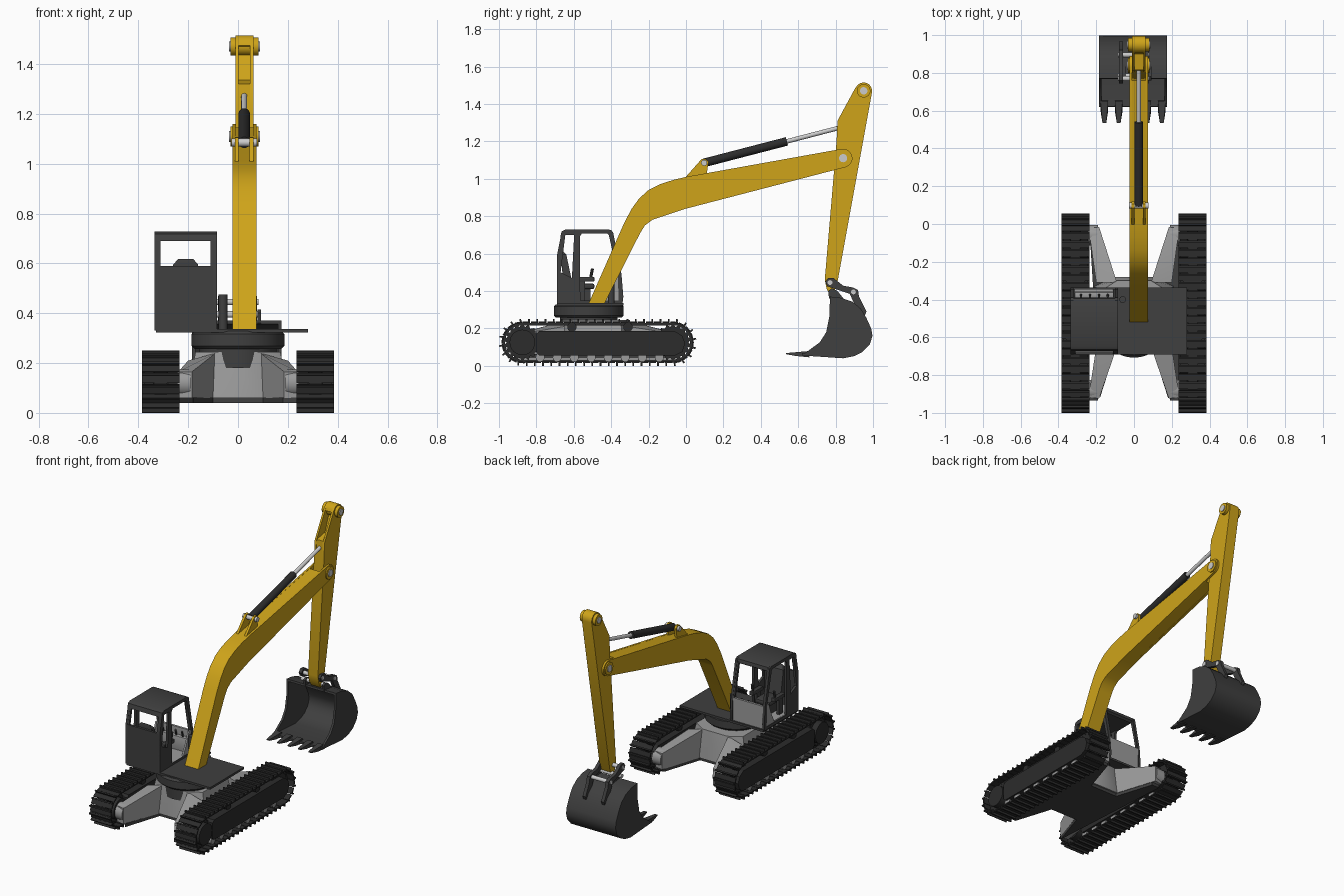
import bpy, bmesh, math
from mathutils import Vector, Matrix

if "Cube" in bpy.data.objects:
    bpy.data.objects.remove(bpy.data.objects["Cube"])


def material(name, rgb):
    m = bpy.data.materials.new(name)
    m.diffuse_color = (*rgb, 1)
    m.use_nodes = True
    m.node_tree.nodes["Principled BSDF"].inputs["Base Color"].default_value = m.diffuse_color
    return m


YELLOW = material("yellow_paint", (0.62, 0.37, 0.01))
DARK = material("dark_grey", (0.05, 0.05, 0.05))
BLACK = material("track_black", (0.025, 0.025, 0.025))
LIGHT = material("light_grey", (0.33, 0.33, 0.33))
STEEL = material("steel", (0.6, 0.6, 0.6))


def finish(name, bm, mat):
    bmesh.ops.recalc_face_normals(bm, faces=bm.faces)
    me = bpy.data.meshes.new(name)
    bm.to_mesh(me)
    bm.free()
    me.materials.append(mat)
    ob = bpy.data.objects.new(name, me)
    bpy.context.collection.objects.link(ob)
    return ob


def panel(name, axis, lo, hi, mat, *loops):
    """Extrude a 2D outline (further loops are holes) along an axis."""
    cu = bpy.data.curves.new(name + "_curve", 'CURVE')
    cu.dimensions, cu.fill_mode, cu.extrude = '2D', 'BOTH', (hi - lo) / 2
    for pts in loops:
        s = cu.splines.new('POLY')
        s.points.add(len(pts) - 1)
        s.use_cyclic_u = True
        for p, (u, v) in zip(s.points, pts):
            p.co = (u, v, 0, 1)
    tmp = bpy.data.objects.new("outline", cu)
    bpy.context.collection.objects.link(tmp)
    me = bpy.data.meshes.new_from_object(tmp)
    bpy.data.objects.remove(tmp)
    bm = bmesh.new()
    bm.from_mesh(me)
    bpy.data.meshes.remove(me)
    bmesh.ops.remove_doubles(bm, verts=bm.verts, dist=1e-5)
    for vert in bm.verts:
        u, v, w = vert.co
        w += (lo + hi) / 2
        vert.co = {'X': (w, u, v), 'Y': (u, w, v), 'Z': (u, v, w)}[axis]
    return finish(name, bm, mat)


def rect(u0, u1, v0, v1):
    return [(u0, v0), (u1, v0), (u1, v1), (u0, v1)]


def box(name, x0, x1, y0, y1, z0, z1, mat, bevel=0):
    bm = bmesh.new()
    c = Vector((x0 + x1, y0 + y1, z0 + z1)) / 2
    bmesh.ops.create_cube(bm, size=1, matrix=Matrix.Translation(c) @ Matrix.Diagonal((x1 - x0, y1 - y0, z1 - z0, 1)))
    if bevel:
        bmesh.ops.bevel(bm, geom=bm.edges[:], offset=bevel, segments=2, affect='EDGES', profile=0.5)
    return finish(name, bm, mat)


def hull(name, pts, mat):
    bm = bmesh.new()
    for p in pts:
        bm.verts.new(p)
    bmesh.ops.convex_hull(bm, input=bm.verts[:])
    return finish(name, bm, mat)


def rod(name, a, b, r, mat, seg=24, r2=None):
    a, b = Vector(a), Vector(b)
    m = Matrix.Translation((a + b) / 2) @ (b - a).to_track_quat('Z', 'Y').to_matrix().to_4x4()
    bm = bmesh.new()
    bmesh.ops.create_cone(bm, cap_ends=True, segments=seg, radius1=r, radius2=r if r2 is None else r2,
                          depth=(b - a).length, matrix=m)
    return finish(name, bm, mat)


# Crawler tracks
Y0, Y1, ZC, R = -0.875, -0.07, 0.125, 0.107
L = Y1 - Y0
PERIM = 2 * L + 2 * math.pi * R


def track_point(s):
    if s < L:
        return Y0 + s, ZC + R, 0
    s -= L
    if s < math.pi * R:
        a = s / R
        return Y1 + R * math.sin(a), ZC + R * math.cos(a), -a
    s -= math.pi * R
    if s < L:
        return Y1 - s, ZC - R, math.pi
    a = (s - L) / R
    return Y0 - R * math.sin(a), ZC - R * math.cos(a), math.pi - a


for side, sx in (("left", -1), ("right", 1)):
    cx = 0.31 * sx
    bm = bmesh.new()
    for i in range(52):
        y, z, a = track_point((i + 0.5) * PERIM / 52)
        base = Matrix.Translation((cx, y, z)) @ Matrix.Rotation(a, 4, 'X')
        # shoe plate, grouser bar, chain link
        for w, l, h, dy, dz in ((0.15, 0.04, 0.008, 0, 0), (0.15, 0.009, 0.014, 0.014, 0.011),
                                (0.05, 0.046, 0.014, 0, -0.009)):
            bmesh.ops.create_cube(bm, size=1, matrix=base @ Matrix.Translation((0, dy, dz)) @ Matrix.Diagonal((w, l, h, 1)))
    finish(side + "_track_shoes", bm, BLACK)
    panel(side + "_track_frame", 'X', cx - 0.066, cx + 0.066, BLACK,
          [(-0.8, 0.07), (-0.785, 0.055), (-0.06, 0.055), (-0.02, 0.075), (-0.005, 0.12),
           (-0.02, 0.16), (-0.06, 0.185), (-0.785, 0.185), (-0.8, 0.17)])
    rod(side + "_drive_hub", (cx - 0.068, Y0, ZC), (cx + 0.068, Y0, ZC), 0.068, BLACK, 32)
    for nm, y in (("sprocket", Y0), ("idler", Y1)):
        teeth = [(y + r * math.cos(k * math.pi / 18), ZC + r * math.sin(k * math.pi / 18))
                 for k in range(36) for r in [0.1 if k % 2 else 0.084]]
        panel(side + "_" + nm, 'X', cx - 0.03, cx + 0.03, BLACK, teeth)
    for i in range(8):
        y = -0.78 + i * 0.091
        rod(f"{side}_bottom_roller_{i}", (cx - 0.055, y, 0.045), (cx + 0.055, y, 0.045), 0.024, LIGHT, 16)
    for i, y in enumerate((-0.61, -0.31)):
        rod(f"{side}_carrier_roller_{i}", (cx - 0.05, y, 0.207), (cx + 0.05, y, 0.207), 0.025, BLACK, 16)
    # X-shaped undercarriage legs with axle stubs
    for end, sy in (("front", -1), ("rear", 1)):
        yt, yi = -0.47 + sy * 0.455, -0.48 + sy * 0.17
        pts = [(sx * x, yt - sy * d, z) for x, d in ((0.185, 0), (0.24, 0.01)) for z in (0.06, 0.165)]
        pts += [(sx * x, yi, z) for x, zs in ((0.09, (0.06, 0.24)), (0.2, (0.06, 0.21))) for z in zs]
        hull(f"{side}_{end}_leg", pts, LIGHT)
        rod(f"{side}_{end}_axle", (sx * 0.19, yt - sy * 0.045, 0.12), (sx * 0.25, yt - sy * 0.045, 0.12), 0.055, LIGHT)

# Undercarriage centre and belly plate
hull("undercarriage_centre", [(sx * x, -0.48 + sy * y, z) for sx in (-1, 1) for sy in (-1, 1)
     for x, y, z in ((0.1, 0.2, 0.06), (0.21, 0.15, 0.06), (0.09, 0.18, 0.245), (0.17, 0.13, 0.245))], LIGHT)
q = [(0.18, -0.04), (0.1, -0.29), (-0.1, -0.29), (-0.18, -0.04), (-0.235, -0.04)]
panel("belly_plate", 'Z', 0.04, 0.062, DARK, q + [(-u, -0.96 - v) for u, v in q] + [(0.235, -0.04)])

# Slewing ring and deck
rod("slew_bearing", (0, -0.52, 0.18), (0, -0.52, 0.27), 0.155, DARK, 48)
rod("turntable", (0, -0.52, 0.257), (0, -0.52, 0.328), 0.187, DARK, 64).modifiers.new("bevel", 'BEVEL').width = 0.012
box("deck", -0.33, 0.28, -0.69, -0.335, 0.322, 0.336, DARK)

# Operator cab
side_outline = [(-0.69, 0.33), (-0.34, 0.33), (-0.335, 0.37), (-0.345, 0.49), (-0.39, 0.715), (-0.405, 0.727),
                (-0.645, 0.727), (-0.665, 0.715), (-0.69, 0.59)]
rear_window = [(-0.67, 0.5), (-0.61, 0.47), (-0.598, 0.7), (-0.645, 0.7)]
door = [(-0.565, 0.35), (-0.36, 0.35), (-0.365, 0.49), (-0.413, 0.7), (-0.425, 0.71), (-0.555, 0.71), (-0.568, 0.69)]
for nm, x in (("outer", -0.335), ("inner", -0.1)):
    panel(f"cab_{nm}_side", 'X', x, x + 0.015, DARK, side_outline, rear_window, door)
    panel(f"cab_{nm}_lower_trim", 'X', x + 0.002, x + 0.013, LIGHT,
          [(-0.45, 0.34), (-0.35, 0.34), (-0.355, 0.49), (-0.385, 0.49), (-0.41, 0.42)])
panel("cab_back_wall", 'Y', -0.69, -0.675, DARK, rect(-0.335, -0.085, 0.33, 0.59))
for i, x in enumerate((-0.335, -0.11)):
    hull(f"cab_back_post_{i}", [(x + a, y + b, z) for a in (0, 0.025) for b in (0, 0.015)
                                for y, z in ((-0.69, 0.585), (-0.665, 0.71))], DARK)
    hull(f"cab_front_post_{i}", [(x + a, y + b, z) for a in (0, 0.02) for b in (0, 0.015)
                                 for y, z in ((-0.36, 0.48), (-0.407, 0.71))], DARK)
panel("cab_roof", 'X', -0.335, -0.085, DARK, [(-0.672, 0.69), (-0.66, 0.69), (-0.65, 0.708), (-0.42, 0.708),
      (-0.405, 0.69), (-0.39, 0.7), (-0.395, 0.722), (-0.41, 0.728), (-0.645, 0.728), (-0.665, 0.718)])
box("cab_floor", -0.33, -0.09, -0.68, -0.345, 0.335, 0.35, LIGHT)
box("cab_front_sill", -0.325, -0.095, -0.36, -0.345, 0.34, 0.485, LIGHT)
box("console", -0.315, -0.105, -0.39, -0.36, 0.34, 0.44, LIGHT, 0.005)
for i in range(4):
    x = -0.28 + i * 0.047
    rod(f"pedal_lever_{i}", (x, -0.375, 0.44), (x, -0.385, 0.475), 0.006, DARK, 10)

# Seat and joysticks
box("seat_base", -0.25, -0.17, -0.61, -0.51, 0.345, 0.41, DARK)
box("seat_cushion", -0.265, -0.155, -0.62, -0.49, 0.41, 0.44, DARK, 0.01)
hull("seat_back", [(-0.21 + s * w, y, z) for s in (-1, 1) for w, y, z in
     ((0.055, -0.655, 0.43), (0.055, -0.605, 0.43), (0.05, -0.67, 0.595), (0.05, -0.64, 0.595), (0.03, -0.665, 0.618))], DARK)
for i, x in enumerate((-0.29, -0.13)):
    box(f"armrest_{i}", x - 0.015, x + 0.015, -0.6, -0.49, 0.45, 0.475, DARK, 0.005)
    box(f"armrest_post_{i}", x - 0.01, x + 0.01, -0.58, -0.54, 0.345, 0.455, DARK)
    rod(f"joystick_{i}", (x, -0.51, 0.47), (x, -0.5, 0.52), 0.008, DARK, 10)
rod("deck_lever", (-0.06, -0.4, 0.336), (-0.06, -0.4, 0.475), 0.018, DARK, 16)

# Boom: solid core with forked side plates at the tip
lower = [(-0.435, 0.335), (-0.245, 0.71), (-0.22, 0.75), (-0.18, 0.78), (0.0, 0.84)]
upper = [(0.0, 1.01), (-0.07, 0.993), (-0.14, 0.97), (-0.2, 0.94), (-0.25, 0.895), (-0.29, 0.84), (-0.33, 0.765), (-0.52, 0.335)]
tip = [(0.84 + 0.05 * math.cos(a), 1.11 + 0.05 * math.sin(a)) for a in [math.radians(-75 + 22 * k) for k in range(9)]]
panel("boom_core", 'X', -0.012, 0.064, YELLOW, lower + [(0.76, 1.043), (0.76, 1.145)] + upper)
for i, x in enumerate((-0.023, 0.062)):
    panel(f"boom_side_{i}", 'X', x, x + 0.013, YELLOW, lower + tip + upper)

# Stick: side plates around a core recessed near the top
foot = [(0.742, 0.46), (0.752, 0.41), (0.775, 0.375), (0.805, 0.42)]
head = [(0.95 + 0.045 * math.cos(a), 1.47 + 0.045 * math.sin(a)) for a in [math.radians(-10 + 20 * k) for k in range(9)]]
for i, x in enumerate((-0.01, 0.049)):
    panel(f"stick_side_{i}", 'X', x, x + 0.013, YELLOW, foot + head + [(0.905, 1.485), (0.81, 1.31), (0.805, 1.2)])
panel("stick_core", 'X', 0.002, 0.05, YELLOW, foot + head + [(0.905, 1.475), (0.945, 1.45), (0.9, 1.335), (0.815, 1.32), (0.805, 1.2)])

# Pivot pins with collars
for nm, y, z, r in (("elbow", 0.84, 1.11, 0.04), ("stick_head", 0.95, 1.47, 0.036)):
    rod(nm + "_collar", (-0.031, y, z), (0.083, y, z), r, YELLOW, 32)
    rod(nm + "_pin", (-0.036, y, z), (0.088, y, z), r * 0.55, STEEL)

# Hydraulic ram and its bracket on the boom
for i, x in enumerate((-0.012, 0.047)):
    panel(f"ram_bracket_{i}", 'X', x, x + 0.015, YELLOW,
          [(-0.01, 1.0), (0.07, 1.09), (0.085, 1.105), (0.105, 1.107), (0.12, 1.09), (0.11, 1.02)])
rod("ram_bracket_pin", (-0.026, 0.097, 1.085), (0.076, 0.097, 1.085), 0.016, STEEL)
a, b = Vector((0.025, 0.097, 1.085)), Vector((0.025, 0.86, 1.283))
rod("ram_cylinder", a, a.lerp(b, 0.58), 0.023, BLACK)
rod("ram_rod", a.lerp(b, 0.57), b, 0.012, STEEL)

# Bucket shell, cheeks and teeth
back = [(0.77, 0.37), (0.83, 0.363), (0.89, 0.342), (0.935, 0.305), (0.965, 0.255), (0.99, 0.2), (0.997, 0.16), (0.983, 0.115),
        (0.945, 0.075), (0.9, 0.052), (0.84, 0.04), (0.62, 0.055)]
inner = []
for i, p in enumerate(back):
    t = (Vector(back[min(i + 1, len(back) - 1)]) - Vector(back[max(i - 1, 0)])).normalized()
    inner.append((p[0] + t.y * 0.014, p[1] - t.x * 0.014))
panel("bucket_shell", 'X', -0.185, 0.175, DARK, back + inner[::-1])
for i, x in enumerate((-0.185, 0.161)):
    panel(f"bucket_cheek_{i}", 'X', x, x + 0.014, DARK, back + [(0.66, 0.085), (0.715, 0.125), (0.75, 0.18), (0.766, 0.26)])
for i in range(5):
    x = -0.157 + i * 0.076
    hull(f"bucket_tooth_{i}", [(x + s * w, y, z) for s in (-1, 1) for w, y, z in
         ((0.02, 0.66, 0.045), (0.02, 0.65, 0.078), (0.019, 0.59, 0.052), (0.01, 0.535, 0.062), (0.01, 0.535, 0.068))], DARK)

# Bucket linkage
for i, x in enumerate((-0.07, 0.065)):
    panel(f"bucket_link_{i}", 'X', x - 0.01, x + 0.012, DARK,
          [(0.745, 0.45), (0.76, 0.47), (0.79, 0.468), (0.84, 0.428), (0.895, 0.418), (0.92, 0.405), (0.925, 0.37),
           (0.965, 0.29), (0.955, 0.265), (0.905, 0.32), (0.875, 0.385), (0.8, 0.41), (0.755, 0.425)])
    panel(f"bucket_ear_{i}", 'X', x + 0.013, x + 0.027, DARK,
          [(0.765, 0.36), (0.76, 0.4), (0.78, 0.415), (0.81, 0.4), (0.85, 0.35)])
for i, (y, z) in enumerate(((0.77, 0.445), (0.895, 0.395), (0.785, 0.395))):
    rod(f"bucket_pin_{i}", (-0.085, y, z), (0.082, y, z), 0.013, STEEL, 16)

# Smooth rounded surfaces, keep edges sharp
bpy.ops.object.select_all(action='SELECT')
bpy.context.view_layer.objects.active = bpy.data.objects["deck"]
bpy.ops.object.shade_smooth_by_angle(angle=math.radians(30))
